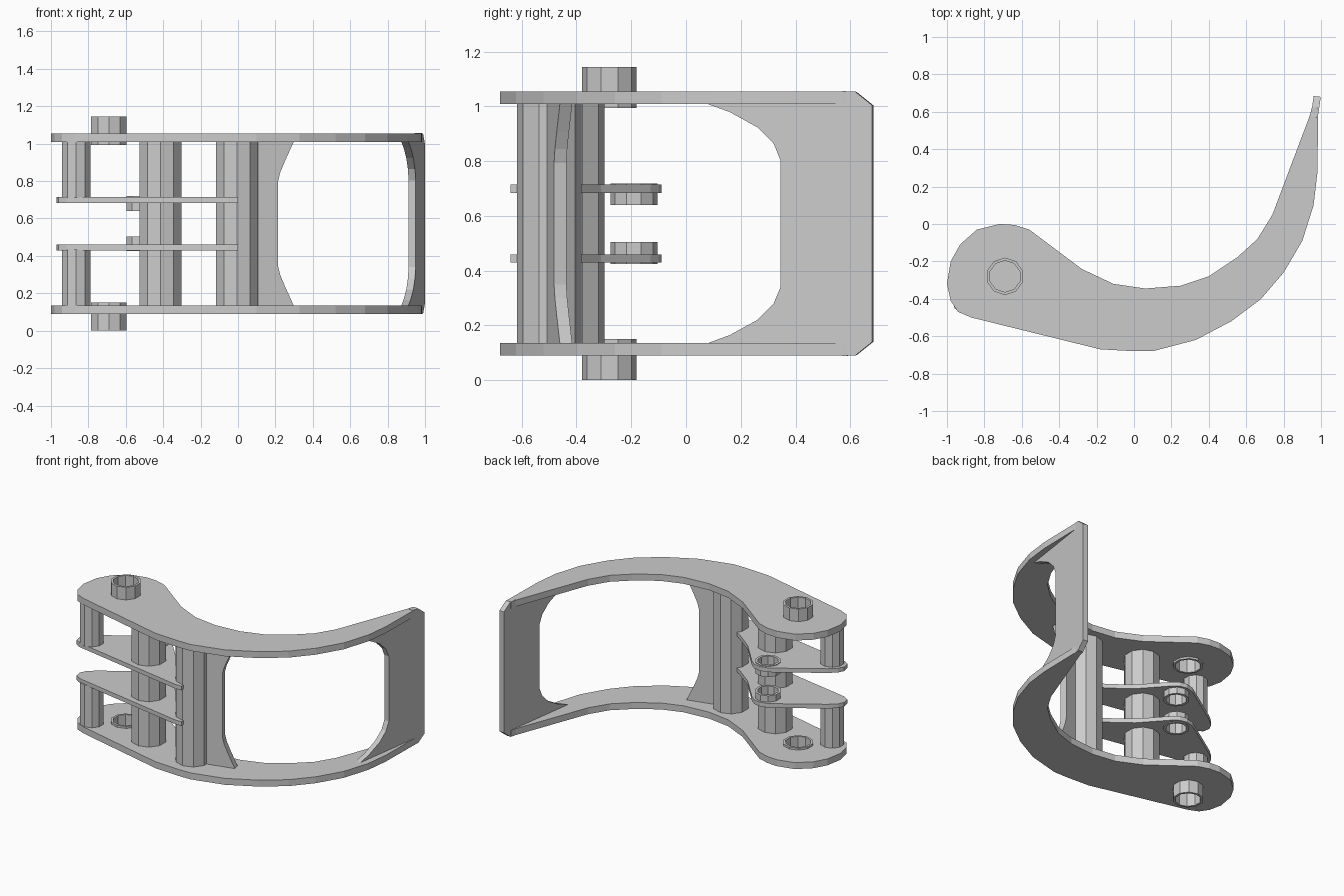
import bpy, bmesh, math
from mathutils import Vector

if "Cube" in bpy.data.objects:
    bpy.data.objects.remove(bpy.data.objects["Cube"])

MID = 0.572  # height of the horizontal mirror plane


def prism(name, pts, offset):
    """Closed solid: planar 3D outline swept along an offset."""
    bm = bmesh.new()
    off = Vector(offset)
    a = [bm.verts.new(p) for p in pts]
    b = [bm.verts.new(Vector(p) + off) for p in pts]
    bm.faces.new(a)
    bm.faces.new(b)
    n = len(a)
    for i in range(n):
        j = (i + 1) % n
        bm.faces.new((a[i], a[j], b[j], b[i]))
    bmesh.ops.recalc_face_normals(bm, faces=bm.faces[:])
    me = bpy.data.meshes.new(name)
    bm.to_mesh(me)
    bm.free()
    ob = bpy.data.objects.new(name, me)
    bpy.context.collection.objects.link(ob)
    return ob


def circle(x, y, r, n=10):
    return [(x + r * math.cos(2 * math.pi * (i + .5) / n),
             y + r * math.sin(2 * math.pi * (i + .5) / n)) for i in range(n)]


def slab(name, pts, z0, z1):
    return prism(name, [(x, y, z0) for x, y in pts], (0, 0, z1 - z0))


def cut_hole(ob, x, y, r):
    cutter = slab(ob.name + "_cutter", circle(x, y, r), -1, 3)
    cutter.hide_render = True
    cutter.hide_set(True)
    m = ob.modifiers.new("hole", 'BOOLEAN')
    m.operation = 'DIFFERENCE'
    m.solver = 'EXACT'
    m.object = cutter
    bpy.context.view_layer.objects.active = ob
    bpy.ops.object.modifier_apply(modifier=m.name)
    bpy.data.objects.remove(cutter)


def tube(name, x, y, r, r_in, z0, z1):
    ob = slab(name, circle(x, y, r), z0, z1)
    cut_hole(ob, x, y, r_in)


# Outlines seen from above
side_outline = [
    (-1, -.32), (-.98, -.41), (-.94, -.47), (-.87, -.50), (-.18, -.67), (0, -.68),
    (.10, -.68), (.33, -.62), (.52, -.52), (.68, -.40), (.80, -.26), (.90, -.09),
    (.96, .10), (.98, .27), (.985, .57), (.985, .62), (.95, .62), (.94, .58),
    (.74, .05), (.66, -.08), (.55, -.18), (.40, -.28), (.25, -.33), (.06, -.345),
    (-.11, -.32), (-.28, -.24), (-.56, -.03), (-.64, -.005), (-.72, 0),
    (-.84, -.03), (-.93, -.11), (-.98, -.20)]
link_outline = [
    (-.97, -.40), (-.96, -.45), (-.92, -.475), (-.05, -.64), (0, -.64), (0, -.50),
    (-.14, -.41), (-.27, -.31), (-.43, -.13), (-.47, -.10), (-.52, -.09),
    (-.58, -.105), (-.90, -.315), (-.95, -.36)]

PIN = (-.69, -.28)
EYE = (-.515, -.19)
for tag, s in (("lower", -1), ("upper", 1)):
    def z(h):
        return MID + s * (MID - h)  # h measured from the near end

    # Side plate with its hollow pivot boss
    plate = slab(f"{tag}_side_plate", side_outline, z(.09), z(.136))
    cut_hole(plate, *PIN, .092)
    tube(f"{tag}_pivot_boss", *PIN, .1, .084, z(0), z(.15))
    # Inner link plate with its small boss
    link = slab(f"{tag}_link_plate", link_outline, z(.43), z(.46))
    cut_hole(link, *EYE, .077)
    tube(f"{tag}_link_boss", *EYE, .086, .068, z(.425), z(.505))
    # End spacer between side plate and link plate
    slab(f"{tag}_end_spacer", circle(-.865, -.415, .08), z(.13), z(.435))

# Full-height cross rods
for name, x, y in (("middle_rod", -.415, -.415), ("front_rod", -.005, -.5)):
    slab(name, circle(x, y, .118), .13, 2 * MID - .13)


def mirrored(half):
    """Lower half of an outline plus its reflection about MID."""
    return half + [(u, 2 * MID - h) for u, h in reversed(half)]


# Web panel beside the front rod, flared where it meets the plates
web = mirrored([(.03, .13), (.30, .13), (.25, .24), (.225, .30), (.213, .35)])
web = web[1:-1] + [web[-1], web[0]]
prism("front_web", [(x, -.535 + .25 * x, h) for x, h in web], (-.01, .045, 0))

# End panel closing the tip, with rounded opening edge and chamfered corners
end = mirrored([(.68, .14), (.62, .092), (.57, .088), (.565, .13), (.07, .132),
                (.16, .165), (.26, .22), (.32, .28), (.345, .34)])
prism("end_panel", [(.90 + .145 * y, y, h) for y, h in end], (-.038, .004, 0))
